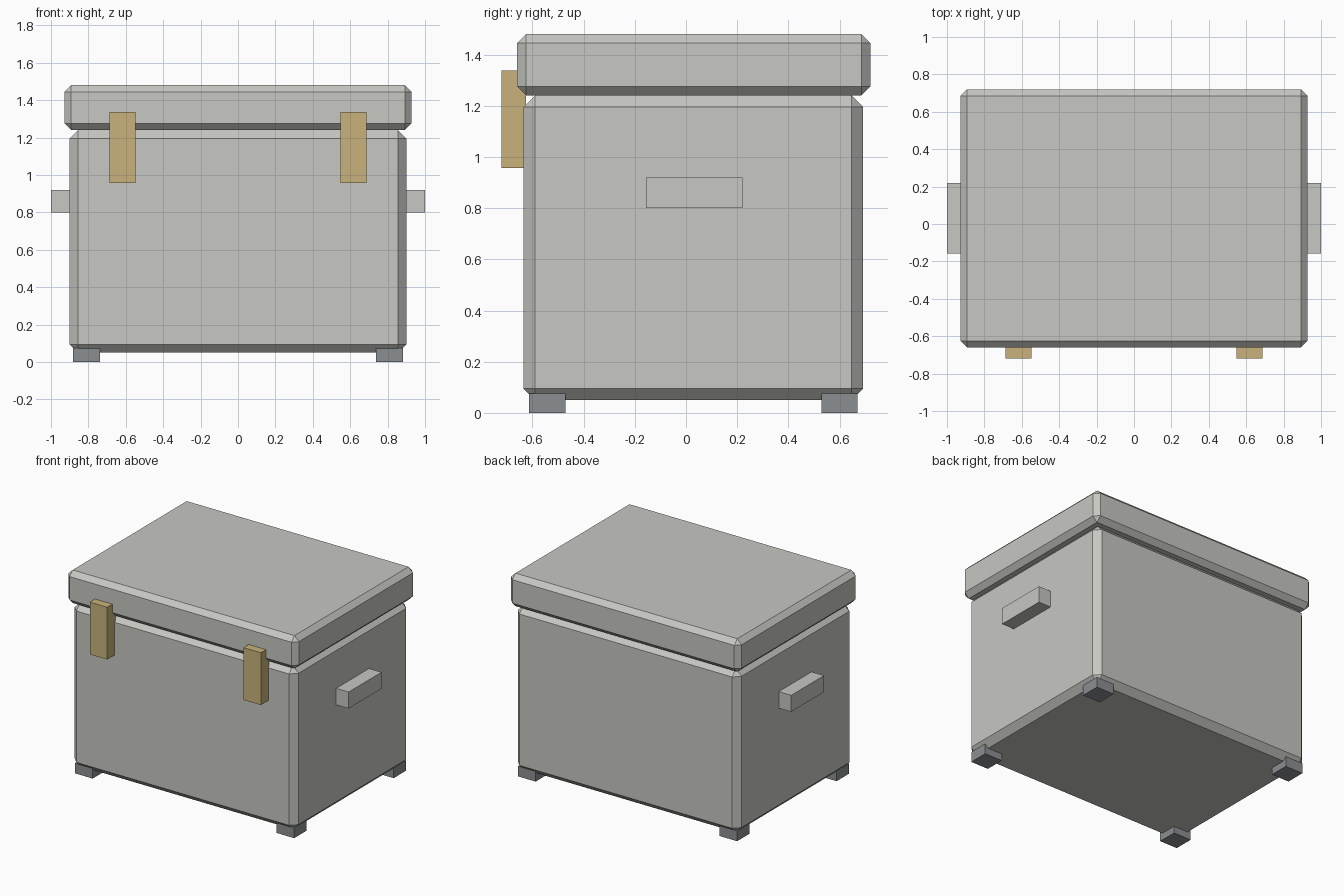
import bpy

cube = bpy.data.objects.get("Cube")
if cube:
    bpy.data.objects.remove(cube, do_unlink=True)


def material(name, rgb):
    mat = bpy.data.materials.new(name)
    mat.use_nodes = True
    color = (*rgb, 1)
    mat.diffuse_color = color
    mat.node_tree.nodes["Principled BSDF"].inputs["Base Color"].default_value = color
    return mat


def box(name, low, high, mat, bevel=0):
    """Box between two corners, with an optional chamfer on every edge."""
    center = [(a + b) / 2 for a, b in zip(low, high)]
    size = [b - a for a, b in zip(low, high)]
    bpy.ops.mesh.primitive_cube_add(size=1, location=center)
    obj = bpy.context.object
    obj.name = name
    obj.scale = size
    bpy.ops.object.transform_apply(location=False, rotation=False, scale=True)
    obj.data.materials.append(mat)
    if bevel:
        mod = obj.modifiers.new("chamfer", 'BEVEL')
        mod.width = bevel
        mod.segments = 1
    return obj


shell = material("light grey", (0.57, 0.57, 0.54))
brass = material("dull brass", (0.58, 0.45, 0.20))
rubber = material("slate grey", (0.26, 0.275, 0.29))

# Chest and overhanging lid
box("body", (-0.9, -0.635, 0.05), (0.9, 0.692, 1.24), shell, 0.045)
box("lid", (-0.927, -0.66, 1.24), (0.927, 0.72, 1.48), shell, 0.035)

for side, s in (("left", 1), ("right", -1)):
    # Latch across the lid seam
    x = s * 0.618
    box(side + "_latch", (x - 0.07, -0.72, 0.957), (x + 0.07, -0.625, 1.337), brass)

    # Carrying handle
    x = s * 0.945
    box(side + "_handle", (x - 0.055, -0.157, 0.8), (x + 0.055, 0.22, 0.92), shell)

    # Corner feet
    x = s * 0.81
    for end, y in (("front", -0.542), ("back", 0.6)):
        box(f"{end}_{side}_foot", (x - 0.071, y - 0.071, 0), (x + 0.071, y + 0.071, 0.075), rubber)
